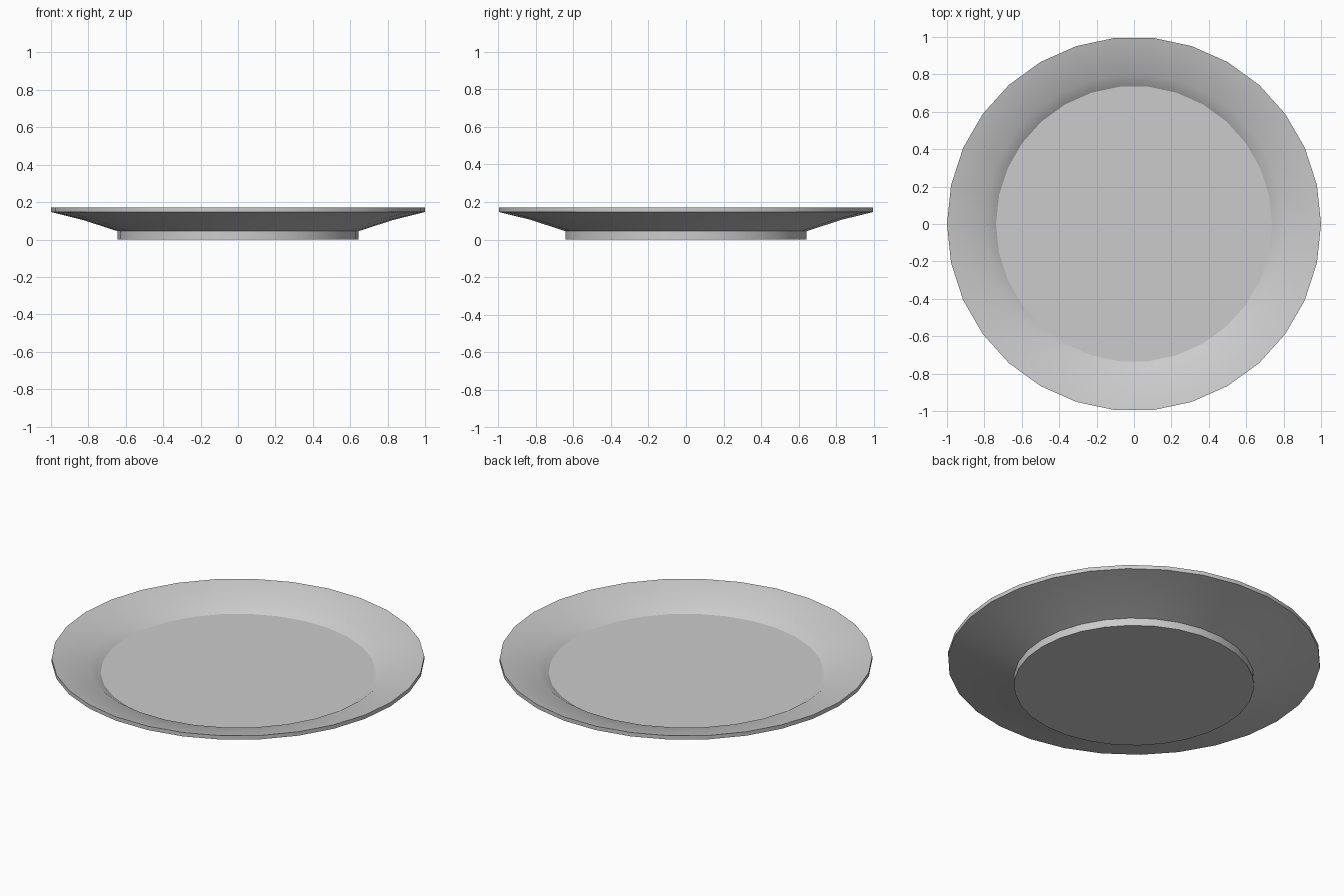
import bpy, bmesh
from math import cos, sin, pi, radians

if "Cube" in bpy.data.objects:
    bpy.data.objects.remove(bpy.data.objects["Cube"])

SIDES = 30
# Plate cross-section (radius, height): foot, underside, rim, inner slope, well
PROFILE = [(0.645, 0.0), (0.645, 0.045), (0.83, 0.105), (1.0, 0.147),
           (1.0, 0.17), (0.80, 0.126), (0.738, 0.084)]

bm = bmesh.new()
rings = [[bm.verts.new((r * cos(2 * pi * i / SIDES), r * sin(2 * pi * i / SIDES), z))
          for i in range(SIDES)] for r, z in PROFILE]

# Walls between neighbouring rings
for low, high in zip(rings, rings[1:]):
    for i in range(SIDES):
        j = (i + 1) % SIDES
        bm.faces.new((low[i], low[j], high[j], high[i]))

# Flat base and flat well
bm.faces.new(rings[0][::-1])
bm.faces.new(rings[-1])
bmesh.ops.recalc_face_normals(bm, faces=bm.faces)

mesh = bpy.data.meshes.new("plate")
bm.to_mesh(mesh)
bm.free()
plate = bpy.data.objects.new("plate", mesh)
bpy.context.collection.objects.link(plate)

# Smooth slopes, sharp foot, rim and well edges
bpy.context.view_layer.objects.active = plate
plate.select_set(True)
bpy.ops.object.shade_smooth_by_angle(angle=radians(28))
mesh.update()
